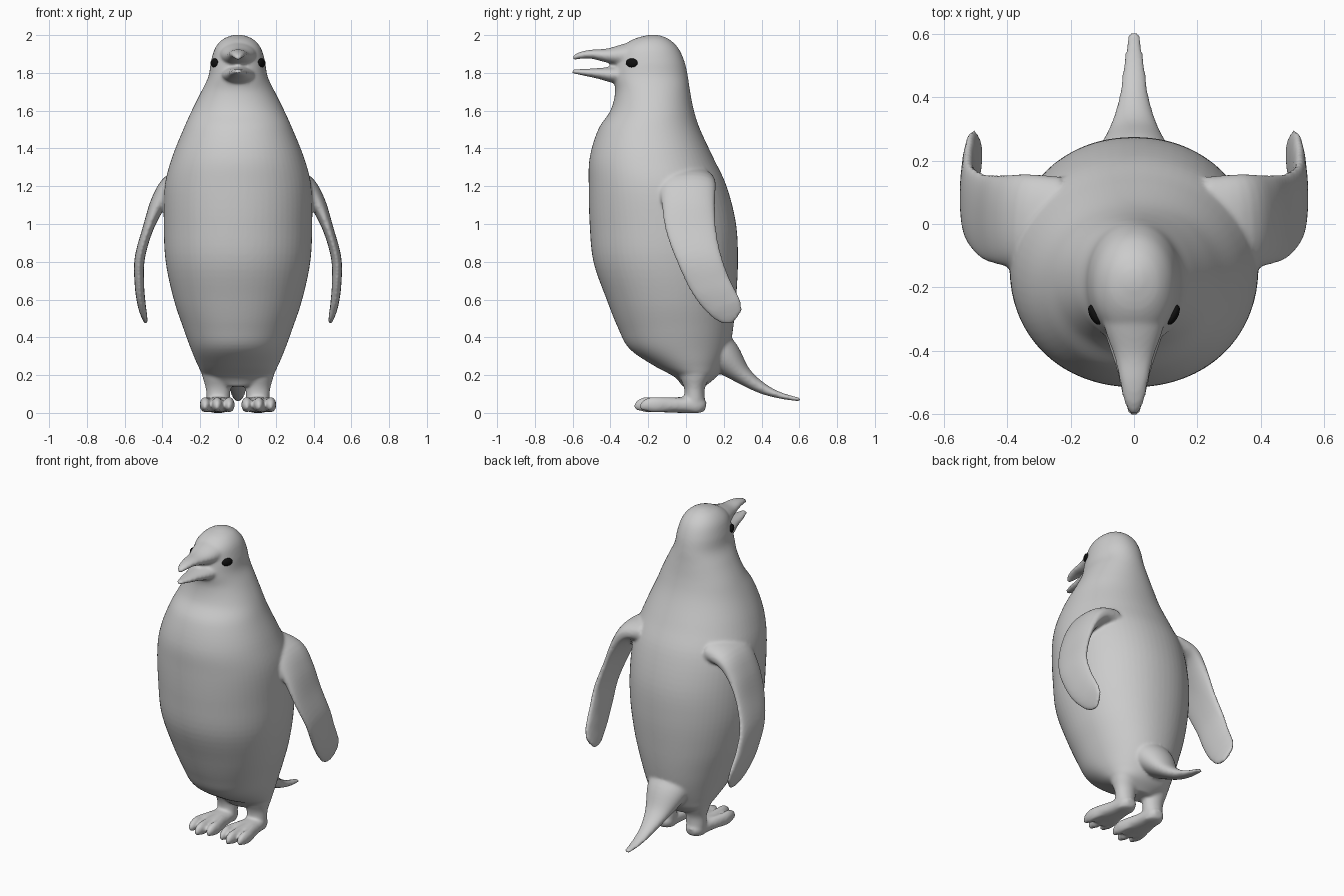
import bpy, bmesh, math
from mathutils import Vector


def spline(keys, steps):
    """Smooth interpolation through the key sections."""
    out = []
    for i in range(len(keys) - 1):
        a, b, c, d = (keys[min(max(j, 0), len(keys) - 1)] for j in range(i - 1, i + 3))
        for s in range(steps):
            t = s / steps
            out.append([0.5 * (2 * q + (r - p) * t + (2 * p - 5 * q + 4 * r - u) * t * t
                               + (3 * q - p - 3 * r + u) * t ** 3)
                        for p, q, r, u in zip(a, b, c, d)])
    out.append(list(keys[-1]))
    return out


def loft(name, keys, axis=(1, 0, 0), tangent=None, steps=5, n=32, sx=1, e=1.0):
    """Skin elliptical sections (x, y, z, half width, half depth); e < 1 is squarer."""
    secs = spline(keys, steps)
    bm = bmesh.new()
    rings = []
    for i, (x, y, z, w, h) in enumerate(secs):
        p, q = secs[max(i - 1, 0)], secs[min(i + 1, len(secs) - 1)]
        t = Vector(tangent) if tangent else (Vector(q[:3]) - Vector(p[:3])).normalized()
        u = Vector(axis)
        u = (u - t * u.dot(t)).normalized()
        v = t.cross(u)
        w, h = max(w, 0.002), max(h, 0.002)
        ring = []
        for k in range(n):
            a = 2 * math.pi * k / n
            ca, sa = math.cos(a), math.sin(a)
            ca = math.copysign(abs(ca) ** e, ca)
            sa = math.copysign(abs(sa) ** e, sa)
            c = Vector((x, y, z)) + u * w * ca + v * h * sa
            ring.append(bm.verts.new((c.x * sx, c.y, c.z)))
        rings.append(ring)
    for r0, r1 in zip(rings, rings[1:]):
        for k in range(n):
            bm.faces.new((r0[k], r0[(k + 1) % n], r1[(k + 1) % n], r1[k]))
    bm.faces.new(rings[0])
    bm.faces.new(rings[-1])
    bmesh.ops.recalc_face_normals(bm, faces=bm.faces)
    me = bpy.data.meshes.new(name)
    bm.to_mesh(me)
    bm.free()
    ob = bpy.data.objects.new(name, me)
    bpy.context.collection.objects.link(ob)
    return ob


# torso and head: z, front y, back y, half width
profile = [(0.14, -0.02, 0.10, 0.08), (0.19, -0.06, 0.16, 0.175), (0.25, -0.17, 0.195, 0.212),
           (0.34, -0.30, 0.23, 0.25), (0.45, -0.36, 0.25, 0.29), (0.6, -0.42, 0.265, 0.34),
           (0.8, -0.49, 0.275, 0.383), (1.0, -0.51, 0.265, 0.393), (1.2, -0.515, 0.215, 0.388),
           (1.35, -0.51, 0.145, 0.35), (1.5, -0.465, 0.075, 0.29), (1.6, -0.40, 0.042, 0.245),
           (1.7, -0.375, 0.022, 0.195), (1.78, -0.385, 0.01, 0.157), (1.86, -0.37, -0.008, 0.143),
           (1.93, -0.345, -0.04, 0.122), (1.975, -0.285, -0.085, 0.085),
           (1.996, -0.22, -0.13, 0.04), (2.002, -0.18, -0.165, 0.008)]
parts = [loft("body", [(0, (f + b) / 2, z, w, (b - f) / 2) for z, f, b, w in profile],
              tangent=(0, 0, 1), n=64, e=0.95)]

# open beak
parts.append(loft("upper_beak", [
    (0, -0.25, 1.90, 0.11, 0.075), (0, -0.34, 1.892, 0.09, 0.058), (0, -0.42, 1.892, 0.062, 0.037),
    (0, -0.50, 1.899, 0.045, 0.024), (0, -0.56, 1.892, 0.032, 0.018), (0, -0.60, 1.877, 0.014, 0.010)]))
parts.append(loft("lower_beak", [
    (0, -0.28, 1.79, 0.11, 0.055), (0, -0.38, 1.79, 0.082, 0.044), (0, -0.46, 1.797, 0.056, 0.029),
    (0, -0.54, 1.803, 0.038, 0.018), (0, -0.603, 1.808, 0.017, 0.010)]))

# tail
parts.append(loft("tail", [
    (0, 0.12, 0.38, 0.15, 0.10), (0, 0.205, 0.295, 0.125, 0.092), (0, 0.30, 0.20, 0.078, 0.05),
    (0, 0.40, 0.132, 0.047, 0.03), (0, 0.50, 0.092, 0.034, 0.017), (0, 0.604, 0.070, 0.018, 0.010)]))

for sx in (1, -1):
    # flipper
    parts.append(loft("flipper", [
        (0.24, 0.0, 1.23, 0.15, 0.075), (0.345, 0.008, 1.205, 0.15, 0.062),
        (0.418, 0.012, 1.115, 0.142, 0.045), (0.475, 0.025, 0.98, 0.134, 0.029),
        (0.52, 0.07, 0.82, 0.118, 0.027), (0.522, 0.128, 0.68, 0.108, 0.025),
        (0.512, 0.19, 0.585, 0.096, 0.022), (0.502, 0.235, 0.535, 0.08, 0.017),
        (0.495, 0.272, 0.508, 0.048, 0.010)], axis=(0, 1, 0), sx=sx, e=0.9))
    # leg
    parts.append(loft("leg", [
        (0.11, 0.04, 0.32, 0.09, 0.10), (0.112, 0.045, 0.21, 0.08, 0.085),
        (0.105, 0.045, 0.13, 0.066, 0.055), (0.105, 0.045, 0.06, 0.06, 0.055),
        (0.105, 0.045, 0.003, 0.05, 0.05)], tangent=(0, 0, 1), sx=sx))
    # foot pad
    parts.append(loft("foot", [
        (0.105, 0.105, 0.035, 0.03, 0.02), (0.105, 0.07, 0.04, 0.055, 0.04),
        (0.107, -0.02, 0.042, 0.068, 0.042), (0.11, -0.10, 0.040, 0.082, 0.038),
        (0.11, -0.185, 0.036, 0.08, 0.028)], sx=sx, e=0.8))
    # three toes
    for x, tip in ((0.047, -0.235), (0.11, -0.265), (0.173, -0.235)):
        parts.append(loft("toe", [
            (0.6 * x + 0.043, -0.04, 0.045, 0.03, 0.036), (x, -0.14, 0.043, 0.028, 0.040),
            (x, tip + 0.05, 0.043, 0.028, 0.040), (x, tip + 0.018, 0.036, 0.022, 0.031),
            (x, tip, 0.018, 0.010, 0.015)], sx=sx, n=20))

# fuse everything into one smooth skin
bpy.ops.object.select_all(action='DESELECT')
for p in parts:
    p.select_set(True)
body = parts[0]
bpy.context.view_layer.objects.active = body
bpy.ops.object.join()
rm = body.modifiers.new("fuse", 'REMESH')
rm.mode = 'VOXEL'
rm.voxel_size = 0.009
rm.use_smooth_shade = True
sm = body.modifiers.new("soften", 'SMOOTH')
sm.factor = 0.5
sm.iterations = 7

# eyes
black = bpy.data.materials.new("black")
black.diffuse_color = (0.005, 0.005, 0.005, 1)
for sx in (1, -1):
    bpy.ops.mesh.primitive_uv_sphere_add(segments=24, ring_count=12, location=(sx * 0.124, -0.287, 1.853))
    eye = bpy.context.object
    eye.name = "eye"
    eye.scale = (0.016, 0.034, 0.024)
    eye.rotation_euler = (0, 0, -sx * math.radians(27))
    eye.data.materials.append(black)
    bpy.ops.object.shade_smooth()
